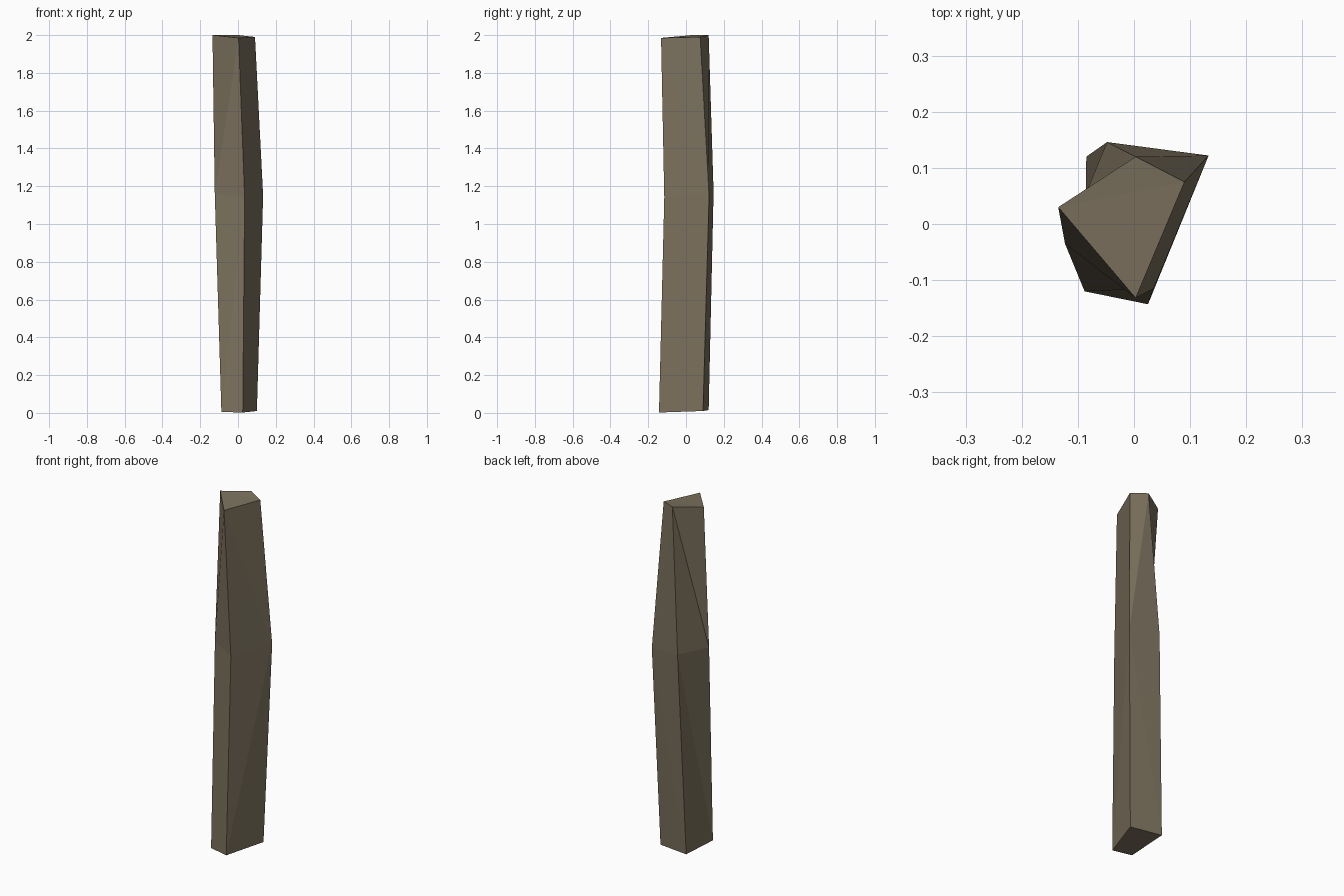
import bpy, bmesh

if "Cube" in bpy.data.objects:
    bpy.data.objects.remove(bpy.data.objects["Cube"])

# Cross-sections of the post, each ordered left, front, right, back
bottom = [(-0.088, -0.12, 0.005), (0.025, -0.143, 0.002), (0.10, 0.09, 0.01), (-0.085, 0.12, 0.015)]
middle = [(-0.123, -0.035, 1.16), (0.035, -0.115, 1.14), (0.133, 0.122, 1.15), (-0.048, 0.146, 1.17)]
top = [(-0.135, 0.03, 2.0), (0.003, -0.132, 1.985), (0.09, 0.075, 1.99), (0.003, 0.12, 2.0)]


def skin(bm, low, high, rising):
    """Join two rings with triangles; rising picks each side's diagonal."""
    for i, up in enumerate(rising):
        j = (i + 1) % 4
        a, b, c, d = low[i], low[j], high[j], high[i]
        tris = [(a, b, c), (a, c, d)] if up else [(a, b, d), (b, c, d)]
        for t in tris:
            bm.faces.new(t)


bm = bmesh.new()
rings = [[bm.verts.new(p) for p in ring] for ring in (bottom, middle, top)]

# Sides
skin(bm, rings[0], rings[1], (True, True, False, False))
skin(bm, rings[1], rings[2], (True, False, True, False))

# End caps, split along a diagonal
lo, hi = rings[0], rings[2]
bm.faces.new((lo[2], lo[1], lo[0]))
bm.faces.new((lo[3], lo[2], lo[0]))
bm.faces.new((hi[0], hi[1], hi[2]))
bm.faces.new((hi[0], hi[2], hi[3]))
bmesh.ops.recalc_face_normals(bm, faces=bm.faces)

mesh = bpy.data.meshes.new("wooden_post")
bm.to_mesh(mesh)
bm.free()
post = bpy.data.objects.new("wooden_post", mesh)
bpy.context.collection.objects.link(post)

# Weathered wood colour
wood = bpy.data.materials.new("weathered_wood")
wood.diffuse_color = (0.20, 0.165, 0.11, 1)
wood.use_nodes = True
wood.node_tree.nodes["Principled BSDF"].inputs["Base Color"].default_value = wood.diffuse_color
mesh.materials.append(wood)
